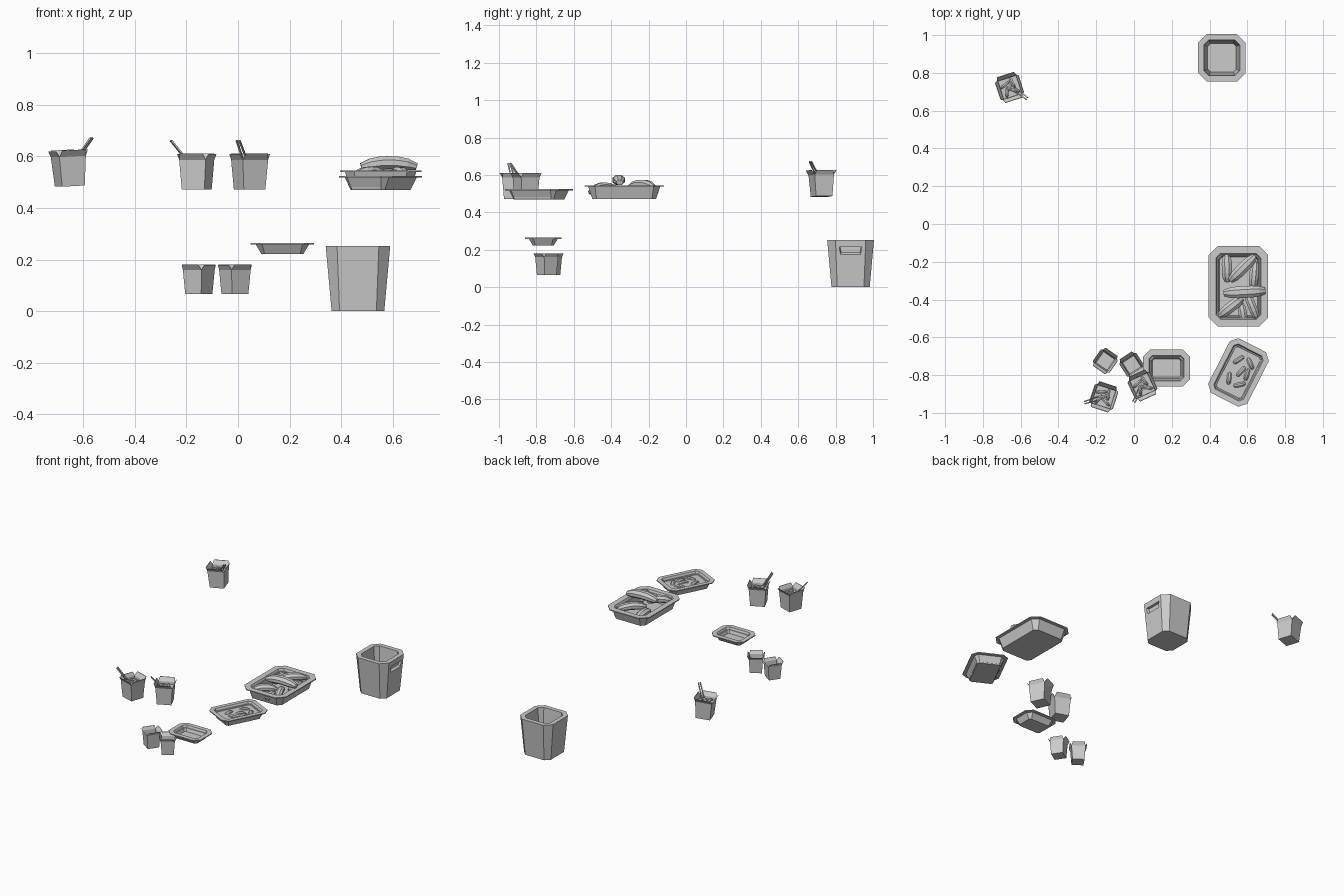
import bpy, bmesh, math
from mathutils import Matrix, Vector

if "Cube" in bpy.data.objects:
    bpy.data.objects.remove(bpy.data.objects["Cube"])

grey = bpy.data.materials.new("plain_grey")
grey.use_nodes = True
shade = (0.6, 0.6, 0.6, 1)
grey.diffuse_color = shade
grey.node_tree.nodes["Principled BSDF"].inputs["Base Color"].default_value = shade


def place(loc, turn=0, tilt=0, scale=1):
    return (Matrix.Translation(loc) @ Matrix.Rotation(math.radians(turn), 4, 'Z')
            @ Matrix.Rotation(math.radians(tilt), 4, 'Y') @ Matrix.Scale(scale, 4))


def finish(bm, name, matrix):
    bmesh.ops.recalc_face_normals(bm, faces=bm.faces)
    mesh = bpy.data.meshes.new(name)
    bm.to_mesh(mesh)
    bm.free()
    mesh.materials.append(grey)
    obj = bpy.data.objects.new(name, mesh)
    obj.matrix_world = matrix
    bpy.context.collection.objects.link(obj)
    return obj


def corners(w, d, c):
    """Rectangle outline, with cut corners when c is above zero."""
    x, y = w / 2, d / 2
    if c <= 0:
        return [(x, y), (-x, y), (-x, -y), (x, -y)]
    return [(x, y - c), (x - c, y), (c - x, y), (-x, y - c),
            (-x, c - y), (c - x, -y), (x - c, -y), (x, c - y)]


def skin(bm, rings):
    loops = [[bm.verts.new(p) for p in ring] for ring in rings]
    n = len(loops[0])
    for a, b in zip(loops, loops[1:]):
        for i in range(n):
            bm.faces.new((a[i], a[(i + 1) % n], b[(i + 1) % n], b[i]))
    bm.faces.new(loops[0])
    bm.faces.new(loops[-1])


def vessel(name, w, d, cut, profile, matrix):
    """Container lofted through (inset, height) steps, outside then inside."""
    bm = bmesh.new()
    skin(bm, [[(x, y, z) for x, y in corners(w - 2 * s, d - 2 * s, cut - 0.58 * s if cut else 0)]
              for s, z in profile])
    return finish(bm, name, matrix)


def tray(name, w, d, h, matrix):
    cut = 0.15 * w
    lip = 0.12 * w
    return vessel(name, w, d, cut, [
        (0.042, 0), (0.02, h - 0.006), (0, h - 0.006), (0, h), (lip, h),
        (lip + 0.006, h - 0.014), (lip + 0.012, h - 0.014), (lip + 0.02, 0.008)], matrix)


def morsel(name, length, radius, arch, matrix, sides=8, flat=0.8):
    """Blunt curved piece of food, arched along its length."""
    bm = bmesh.new()
    rings = []
    taper = [0.55, 0.9, 1, 1, 1, 0.9, 0.55]
    for i, k in enumerate(taper):
        t = i / 3 - 1
        slope = math.atan(-4 * arch * t / length)
        ring = []
        for j in range(sides):
            a = math.tau * (j + 0.5) / sides
            up = math.sin(a) * radius * k * flat
            ring.append((t * length / 2 - up * math.sin(slope), math.cos(a) * radius * k,
                         arch * (1 - t * t) + up * math.cos(slope)))
        rings.append(ring)
    skin(bm, rings)
    return finish(bm, name, matrix)


def rod(name, start, end, r):
    start, end = Vector(start), Vector(end)
    bm = bmesh.new()
    length = (end - start).length
    skin(bm, [[(x, y, z) for x, y in corners(2 * k, 2 * k, 0)] for k, z in ((r * 0.7, 0), (r, length))])
    turn = (end - start).to_track_quat('Z', 'Y').to_matrix().to_4x4()
    return finish(bm, name, Matrix.Translation(start) @ turn)


def pail(name, matrix, filled):
    """Folded carton with four splayed flaps and an optional noodle filling."""
    floor = 0.098 if filled else 0.006
    inner = 0.004 if filled else 0.011
    vessel(name + "_body", 0.108, 0.108, 0,
           [(0.008, 0), (0, 0.115), (0.003, 0.115), (inner, floor)], matrix)
    bm = bmesh.new()
    for k in range(4):
        out, top = (0.072, 0.14) if k % 2 else (0.066, 0.138)
        spin = Matrix.Rotation(k * math.pi / 2, 3, 'Z')
        outline = [(0.054, -0.054, 0.115), (0.054, 0.054, 0.115), (out, 0.046, top), (out, -0.046, top)]
        front = [bm.verts.new(spin @ Vector(p)) for p in outline]
        back = [bm.verts.new(spin @ Vector((x - 0.003, y, z))) for x, y, z in outline]
        bm.faces.new(front)
        bm.faces.new(back)
        for i in range(4):
            j = (i + 1) % 4
            bm.faces.new((front[i], front[j], back[j], back[i]))
    finish(bm, name + "_flaps", matrix)
    if filled:
        for i, (x, y, turn) in enumerate([(-0.02, 0.02, 20), (0.02, 0.018, 100), (0.018, -0.022, 150),
                                          (-0.022, -0.02, 70), (0, 0, 40)]):
            morsel(f"{name}_noodle_{i + 1}", 0.055, 0.009, 0.012,
                   matrix @ place((x, y, 0.096), turn), sides=6)


# Tall bin with a grip recess on one side
bin_spot = place((0.465, 0.88, 0))
bin_body = vessel("bin", 0.25, 0.25, 0.044,
                  [(0.023, 0), (0, 0.252), (0.03, 0.252), (0.05, 0.012)], bin_spot)
bm = bmesh.new()
skin(bm, [[(x, y, z) for y, z in ((-hw, 0.158 + g), (hw, 0.158 + g), (hw + 0.006, 0.215), (-hw - 0.006, 0.215))]
          for x, hw, g in ((0.104, 0.05, 0.028), (0.14, 0.059, 0))])
cutter = finish(bm, "grip_cutter", bin_spot)
cutter.hide_render = True
mod = bin_body.modifiers.new("grip", 'BOOLEAN')
mod.object = cutter
mod.solver = 'EXACT'
bpy.context.view_layer.objects.active = bin_body
bpy.ops.object.modifier_apply(modifier="grip")
bpy.data.objects.remove(cutter)

# Trays
tray("large_tray", 0.315, 0.425, 0.073, place((0.553, -0.33, 0.472)))
sauce_spot = place((0.553, -0.786, 0.47), -27)
tray("sauce_tray", 0.232, 0.324, 0.054, sauce_spot)
tray("empty_tray", 0.247, 0.195, 0.043, place((0.172, -0.763, 0.222)))

# Large curved pieces heaped in the large tray
pieces = [(0.585, -0.36, 0.56, 3, 0.215, 0.034, 0.016), (0.492, -0.235, 0.512, 92, 0.14, 0.029, 0.012),
          (0.575, -0.235, 0.535, 45, 0.18, 0.031, 0.016), (0.512, -0.44, 0.52, 38, 0.15, 0.03, 0.018),
          (0.625, -0.435, 0.522, -68, 0.15, 0.024, 0.02), (0.635, -0.27, 0.508, 85, 0.14, 0.026, 0.012),
          (0.575, -0.47, 0.505, 100, 0.1, 0.024, 0.01)]
for i, (x, y, z, turn, length, radius, arch) in enumerate(pieces):
    morsel(f"food_piece_{i + 1}", length, radius, arch, place((x, y, z), turn))

# Filling with small half-sunk pieces in the sauce tray
vessel("sauce", 0.168, 0.26, 0.02, [(0.006, 0.006), (0, 0.034)], sauce_spot)
for i, (x, y, turn) in enumerate([(-0.03, 0.06, 60), (0.035, 0.07, -40), (0.01, 0.01, 75),
                                  (-0.03, -0.05, 110), (0.035, -0.055, 40), (0.045, 0.01, 100)]):
    morsel(f"sauce_piece_{i + 1}", 0.07, 0.013, 0.014, sauce_spot @ place((x, y, 0.024), turn))

# Cartons: position, turn, tilt, scale and where the sticks end
cartons = [((-0.652, 0.725, 0.485), 18, -3, 1, (0.085, -0.06, 0.187)),
           ((-0.16, -0.915, 0.472), -18, 0, 1, (-0.1, -0.03, 0.19)),
           ((0.045, -0.855, 0.472), 25, 0, 1, (-0.045, -0.085, 0.19)),
           ((-0.152, -0.725, 0.066), -35, 0, 0.82, None),
           ((-0.012, -0.745, 0.066), 33, 0, 0.82, None)]
for i, (loc, turn, tilt, scale, tip) in enumerate(cartons):
    pail(f"carton_{i + 1}", place(loc, turn, tilt, scale), tip is not None)
    if tip:
        start = Vector(loc) + Vector((tip[0] * 0.2, tip[1] * 0.2, 0.09))
        side = Vector((-tip[1], tip[0], 0)).normalized() * 0.006
        for s in (-1, 1):
            rod(f"carton_{i + 1}_stick_{'left' if s < 0 else 'right'}",
                start + side * s * 1.6, Vector(loc) + Vector(tip) + side * s, 0.0035)
